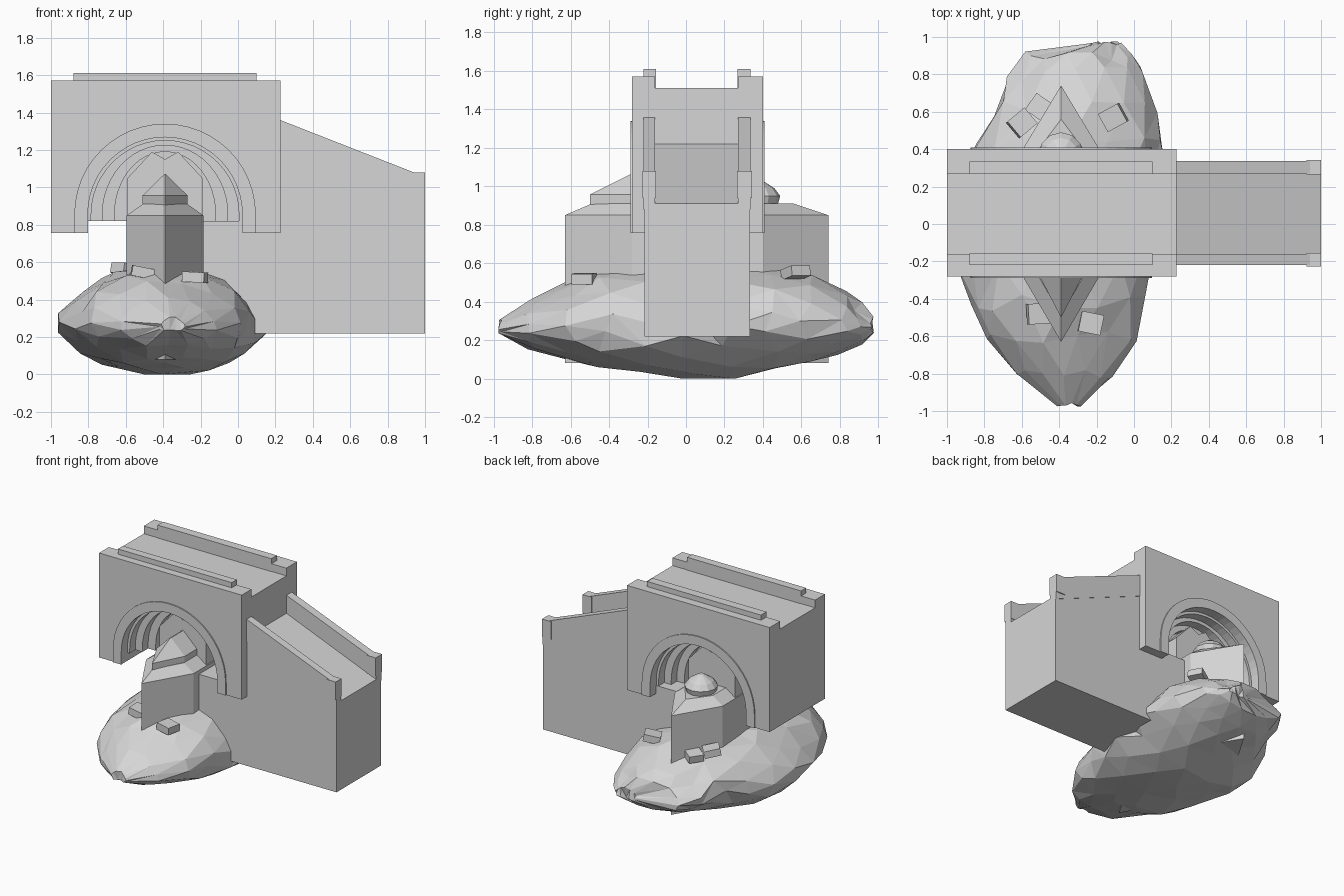
import bpy, bmesh, math, random
from mathutils import Matrix, Vector

if "Cube" in bpy.data.objects:
    bpy.data.objects.remove(bpy.data.objects["Cube"])
random.seed(4)

stone = bpy.data.materials.new("grey_stone")
stone.diffuse_color = (0.67, 0.67, 0.67, 1)
stone.use_nodes = True
stone.node_tree.nodes["Principled BSDF"].inputs["Base Color"].default_value = stone.diffuse_color
CX, CY, SPRING = -0.39, 0.06, 0.855      # arch axis, mid depth, spring height


def finish(name, bm):
    bmesh.ops.recalc_face_normals(bm, faces=bm.faces)
    me = bpy.data.meshes.new(name)
    bm.to_mesh(me)
    bm.free()
    me.materials.append(stone)
    ob = bpy.data.objects.new(name, me)
    bpy.context.collection.objects.link(ob)
    return ob


def loft(name, rings):
    """Skin a list of equal-length closed rings and cap both ends."""
    bm = bmesh.new()
    vs = [[bm.verts.new(p) for p in r] for r in rings]
    n = len(rings[0])
    for a, b in zip(vs, vs[1:]):
        for i in range(n):
            j = (i + 1) % n
            bm.faces.new((a[i], a[j], b[j], b[i]))
    bm.faces.new(vs[0])
    bm.faces.new(vs[-1])
    return finish(name, bm)


def slab(name, pts, y0, y1):
    """Extrude an x-z outline along y."""
    return loft(name, [[(x, y, z) for x, z in pts] for y in (y0, y1)])


def box(name, x0, x1, y0, y1, z0, z1):
    return slab(name, [(x0, z0), (x1, z0), (x1, z1), (x0, z1)], y0, y1)


def arch(r, foot, top=None, n=24):
    """Stilted arch line from left foot to right foot."""
    h = (top - SPRING) if top else r
    arc = [(CX - r * math.cos(math.pi * i / n), SPRING + h * math.sin(math.pi * i / n))
           for i in range(n + 1)]
    return [(CX - r, foot)] + arc + [(CX + r, foot)]


# Arch block with opening and proud trim rings
opening = arch(0.415, 0.757)
slab("arch_block", [(-1, 1.51), (-1, 0.757)] + opening + [(0.228, 0.757), (0.228, 1.51)], -0.28, 0.40)
for y0, y1, side in ((-0.289, -0.27, "front"), (0.39, 0.409, "back")):
    slab(side + "_arch_trim", arch(0.485, 0.757) + arch(0.413, 0.757)[::-1], y0, y1)

# Stepped vault rings inside the opening
steps = [(0.416, 1.272, 0), (0.395, 1.25, 0.27), (0.335, 1.225, 0.2), (0.27, 1.19, 0.13)]
for (ro, to, _), (ri, ti, d) in zip(steps, steps[1:]):
    slab("vault_ring", arch(ro, 0.82, to) + arch(ri, 0.82, ti)[::-1], CY - d, CY + d)
slab("vault_core", arch(0.271, 0.82, 1.192), CY - 0.07, CY + 0.07)

# Parapets and raised copings on the deck
for side, y0, y1, c0, c1 in (("front", -0.28, -0.16, -0.22, -0.157),
                             ("back", 0.27, 0.40, 0.267, 0.335)):
    box(side + "_parapet", -1, 0.228, y0, y1, 1.51, 1.57)
    box(side + "_coping", -0.88, 0.10, c0, c1, 1.51, 1.61)

# Ramp body, sloped walls and end posts
slab("ramp", [(-0.3, 0.218), (1, 0.218), (1, 0.91), (0.225, 1.22), (0.2, 1.22), (0.2, 0.82), (-0.3, 0.82)],
     -0.217, 0.333)
for side, y0, y1, p0, p1 in (("front", -0.22, -0.16, -0.227, -0.155),
                             ("back", 0.27, 0.336, 0.265, 0.343)):
    slab(side + "_ramp_wall", [(0.2, 1.2), (1, 0.88), (1, 1.06), (0.94, 1.08), (0.2, 1.37)], y0, y1)
    box(side + "_ramp_post", 0.922, 1, p0, p1, 0.94, 1.08)


# Pier with pointed cutwaters
def plan(w, front, back, z, y0=-0.28, y1=0.40):
    return [(CX, front, z), (CX + w, y0, z), (CX + w, y1, z),
            (CX, back, z), (CX - w, y1, z), (CX - w, y0, z)]


loft("pier", [plan(0.205, -0.63, 0.74, 0.08), plan(0.205, -0.63, 0.74, 0.85),
              plan(0.12, -0.49, 0.56, 0.91)])
slab("pier_core", [(CX - 0.2, 0.8), (CX + 0.2, 0.8), (CX + 0.2, 1.05), (CX + 0.07, 1.19),
                   (CX, 1.15), (CX - 0.07, 1.19), (CX - 0.2, 1.05)], CY - 0.18, CY + 0.18)


# Front pointed cap
def tri(w, tip, z):
    return [(CX, tip, z), (CX + w, -0.27, z), (CX + w, -0.1, z), (CX - w, -0.1, z), (CX - w, -0.27, z)]


loft("front_cap", [tri(0.12, -0.5, 0.9), tri(0.12, -0.5, 0.957), tri(0.004, -0.275, 1.07)])


# Back rounded cap
def disc(r, z):
    return [(CX + r * math.cos(a * math.pi / 6), 0.37 + r * math.sin(a * math.pi / 6), z)
            for a in range(12)]


loft("back_cap", [disc(0.1, 0.88), disc(0.12, 0.95), disc(0.09, 0.99), disc(0.02, 1.035)])

# Boulder: sections along y given as y, left, right, bottom, top
sections = [(-0.965, -0.42, -0.28, 0.24, 0.31), (-0.8, -0.63, -0.12, 0.15, 0.41),
            (-0.6, -0.80, 0.02, 0.09, 0.50), (-0.42, -0.87, 0.08, 0.05, 0.57),
            (-0.2, -0.94, 0.12, 0.02, 0.58), (0.02, -0.96, 0.15, 0.01, 0.58),
            (0.23, -0.92, 0.16, 0.0, 0.59), (0.45, -0.84, 0.15, 0.04, 0.59),
            (0.62, -0.74, 0.11, 0.08, 0.56), (0.8, -0.68, 0.05, 0.13, 0.46),
            (0.9, -0.58, 0.0, 0.18, 0.40), (0.965, -0.24, -0.07, 0.24, 0.32)]
rings = []
for k, (y, l, r, b, t) in enumerate(sections):
    edge = min(k, len(sections) - 1 - k)
    dy_max = (0.012, 0.025)[edge] if edge < 2 else 0.045
    ring = []
    for i in range(14):
        a = 2 * math.pi * (i + 0.5 * (k % 2)) / 14
        j = 1 + random.uniform(-0.06, 0.05)
        c, s = math.cos(a), math.sin(a)
        s = math.copysign(abs(s) ** 1.15, s)
        z = (b + t) / 2 - 0.02 * abs(c) + j * s * (t - b) / 2
        ring.append(((l + r) / 2 + j * c * (r - l) / 2,
                     y + random.uniform(-dy_max, dy_max), max(0, z)))
    rings.append(ring)
rock = loft("boulder", rings)
bm = bmesh.new()
bm.from_mesh(rock.data)
bmesh.ops.triangulate(bm, faces=bm.faces)
bm.to_mesh(rock.data)
bm.free()

# Loose stones on the boulder
for x, y, z, turn, tilt in ((-0.23, -0.53, 0.52, -0.2, 0.05), (-0.51, -0.48, 0.545, 0.05, 0.2),
                            (-0.6, 0.54, 0.56, 0.7, 0.2), (-0.5, 0.62, 0.53, -0.6, -0.15),
                            (-0.11, 0.57, 0.55, 0.5, -0.2)):
    bm = bmesh.new()
    m = (Matrix.Translation(Vector((x, y, z))) @ Matrix.Rotation(turn, 4, 'Z')
         @ Matrix.Rotation(tilt, 4, 'Y') @ Matrix.Diagonal((0.12, 0.11, 0.055, 1)))
    bmesh.ops.create_cube(bm, size=1, matrix=m)
    finish("loose_stone", bm)
